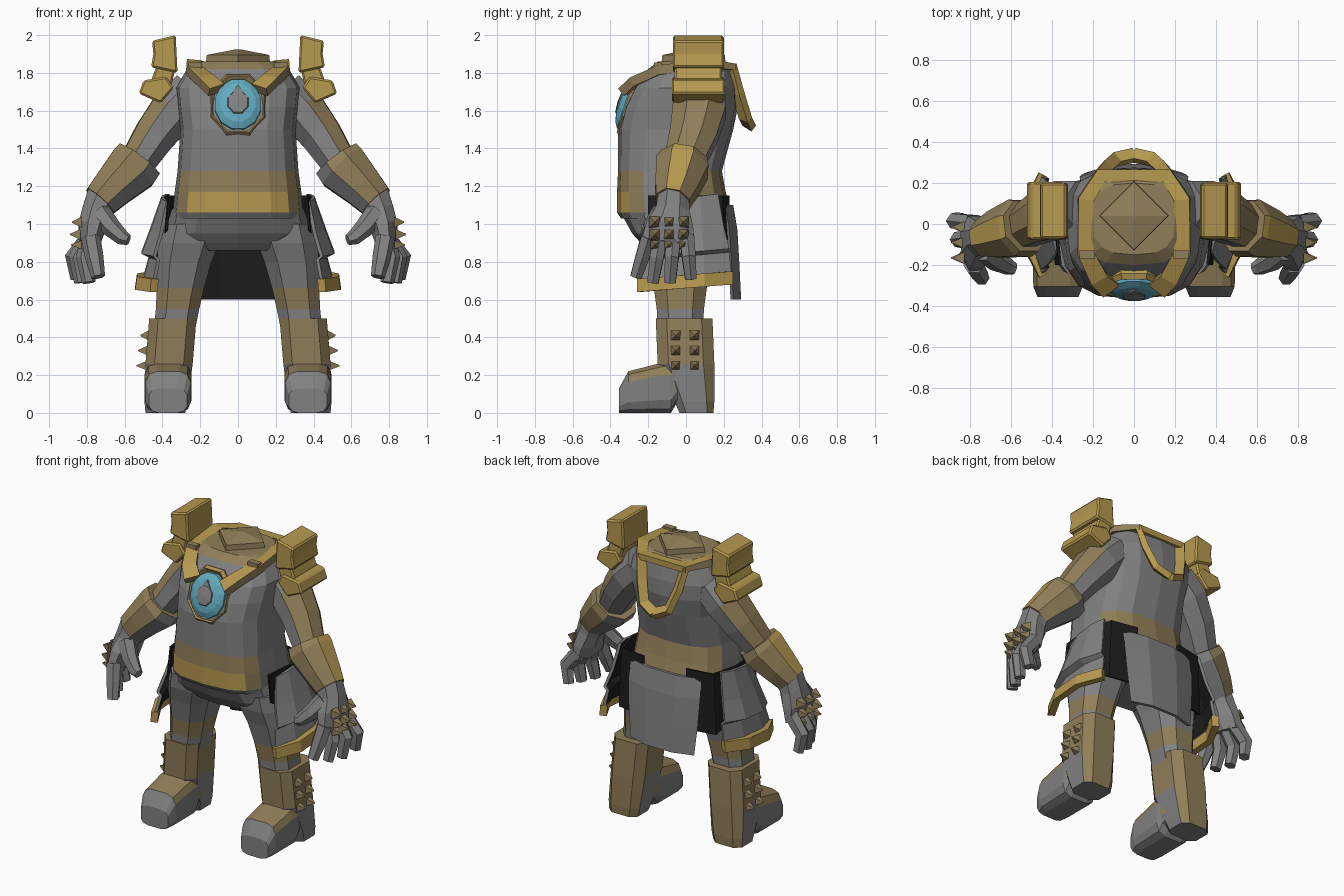
import bpy, bmesh
from math import cos, sin, pi
from mathutils import Vector as V

cube = bpy.data.objects.get("Cube")
if cube:
    bpy.data.objects.remove(cube)


def material(name, *rgb):
    m = bpy.data.materials.new(name)
    m.use_nodes = True
    m.diffuse_color = (*rgb, 1)
    m.node_tree.nodes["Principled BSDF"].inputs["Base Color"].default_value = (*rgb, 1)
    return m


GREY = material("grey cloth", .22, .22, .22)
BROWN = material("dull bronze", .28, .21, .1)
GOLD = material("gold", .47, .32, .08)
BLUE = material("blue glass", .12, .4, .52)
BLACK = material("dark lining", .012, .012, .012)


def loft(rings):
    """Closed skin through rings that all have the same point count."""
    n = len(rings[0])
    faces = [tuple(range(n)), tuple(range((len(rings) - 1) * n, len(rings) * n))]
    for r in range(len(rings) - 1):
        for i in range(n):
            j = (i + 1) % n
            faces.append((r * n + i, r * n + j, r * n + n + j, r * n + n + i))
    return [p for ring in rings for p in ring], faces


def ring(cx, cy, z, rx, ry, n=8, power=.55, phase=.5):
    """Level superellipse ring; half a step of phase gives flat sides."""
    def soft(v):
        return abs(v) ** power * (1 if v > 0 else -1) if abs(v) > 1e-6 else 0
    k = cos(pi / n) ** power if phase else 1
    angles = [2 * pi * (i + phase) / n for i in range(n)]
    return [V((cx + rx * soft(cos(a)) / k, cy + ry * soft(sin(a)) / k, z)) for a in angles]


def tube(path, radii, n=6, ref=(0, 1, 0)):
    """Sweep an n-gon along a path; radii are (along ref, across ref)."""
    path, u, rings = [V(p) for p in path], V(ref), []
    for i, p in enumerate(path):
        t = (path[min(i + 1, len(path) - 1)] - path[max(i - 1, 0)]).normalized()
        u = (u - t * u.dot(t)).normalized()
        w, (a, b) = t.cross(u), radii[i]
        angles = [2 * pi * (k + .5) / n for k in range(n)]
        rings.append([p + u * a * cos(q) / cos(pi / n) + w * b * sin(q) / cos(pi / n)
                      for q in angles])
    return loft(rings)


def stud(x, y, z, size, height):
    """Square spike pointing sideways."""
    return tube([(x, y, z), (x + height, y, z)], [(size, size), (.003, .003)], 4)


def prism(profile, y0, y1):
    return loft([[V((x, y, z)) for x, z in profile] for y in (y0, y1)])


def sheet(rows, t):
    """Thin panel whose inner side lies t nearer the body axis."""
    rings = []
    for row in rows:
        row = [V(p) for p in row]
        rings.append(row + [p - V((p.x, p.y, 0)).normalized() * t for p in reversed(row)])
    return loft(rings)


def make(name, parts, mats, rule=None, pair=False, bevel=0):
    """Build one object, or a left and right pair, colouring faces by rule."""
    for side, s in (("left_", 1), ("right_", -1)) if pair else (("", 1),):
        bm = bmesh.new()
        for verts, faces in parts:
            vs = [bm.verts.new((p[0] * s, p[1], p[2])) for p in verts]
            for f in faces:
                bm.faces.new([vs[i] for i in f])
        bmesh.ops.recalc_face_normals(bm, faces=bm.faces)
        for f in bm.faces:
            if rule:
                c, d = f.calc_center_median(), f.normal.copy()
                c.x, d.x = c.x * s, d.x * s
                f.material_index = mats.index(rule(c, d))
        mesh = bpy.data.meshes.new(side + name)
        bm.to_mesh(mesh)
        bm.free()
        for m in mats:
            mesh.materials.append(m)
        ob = bpy.data.objects.new(side + name, mesh)
        bpy.context.collection.objects.link(ob)
        if bevel:
            mod = ob.modifiers.new("bevel", "BEVEL")
            mod.width, mod.segments = bevel, 1


# Torso with belt band and neck cap: z, half width, front, back
def torso_colour(c, d):
    if 1.06 < c.z < 1.28 and abs(d.x) < .9:
        return GOLD if c.z < 1.17 and c.y < 0 and abs(c.x) < .25 else BROWN
    return BROWN if c.z > 1.83 else GREY


body = [(1.03, .34, -.345, .22), (1.06, .345, -.365, .24), (1.17, .335, -.365, .21),
        (1.28, .32, -.36, .19), (1.5, .305, -.36, .25), (1.62, .32, -.33, .275),
        (1.72, .33, -.28, .27), (1.82, .27, -.2, .25), (1.86, .2, -.15, .2)]
make("torso", [loft([ring(0, (f + b) / 2, z, w, (b - f) / 2, 16, .7, 0) for z, w, f, b in body])],
     [GREY, BROWN, GOLD], torso_colour)
make("neck_cap", [loft([ring(0, .04, z, r, r, 4, 1, 0)
                        for z, r in ((1.85, .17), (1.895, .165), (1.925, .01))])], [BROWN])

# Trousers
make("pelvis", [loft([ring(0, -.05, z, rx, ry, 12, .75, 0) for z, rx, ry in
                      ((1.08, .35, .295), (1.05, .36, .29), (.95, .385, .235),
                       (.9, .35, .19), (.86, .24, .15))])], [GREY])
make("leg", [loft([ring(x, -.03, z, rx, ry, 8, .75) for x, z, rx, ry in
                   ((.24, 1.0, .16, .21), (.26, .9, .16, .2), (.285, .8, .145, .17),
                    (.305, .66, .125, .14), (.32, .55, .115, .125), (.335, .45, .11, .12))])],
     [GREY, BROWN], lambda c, d: BROWN if .55 < c.z < .66 else GREY, True)

# Boots
make("boot_shaft", [loft([ring(x, y, z, rx, ry) for x, y, z, rx, ry in
                          ((.345, -.01, .5, .125, .15), (.365, 0, .26, .125, .15),
                           (.38, .045, .06, .115, .105), (.385, .055, 0, .105, .09))])],
     [BROWN, GREY], lambda c, d: GREY if d.z < -.8 or c.z < .2 and d.y < .3 else BROWN, True)
foot = []
for y, w, low, high in ((-.355, .1, 0, .13), (-.305, .12, 0, .22), (-.13, .125, 0, .265),
                        (-.08, .125, 0, .27), (-.05, .12, .05, .29), (.02, .11, .05, .3)):
    flat = ring(.37, (low + high) / 2, 0, w, (high - low) / 2, 12)
    foot.append([V((p.x, y, p.y)) for p in flat])
make("boot_foot", [loft(foot)], [GREY, BROWN],
     lambda c, d: BROWN if c.y > -.3 and c.z > .16 else GREY, True)
make("boot_studs", [stud(x, y, z, size, .055) for y in (-.055, .045)
                    for x, z, size in ((.462, .41, .033), (.474, .33, .028), (.482, .25, .025))],
     [BROWN], None, True)


# Arms: sleeve, gauntlet, hand
def sleeve_colour(c, d):
    return BROWN if c.z < 1.66 and d.x + d.z > .1 else GREY


def gauntlet_colour(c, d):
    if d.x * .75 + d.z * .65 < -.6:
        return GREY
    return GOLD if d.x * .75 + d.z * .65 > .8 and c.z > 1.2 else BROWN


make("sleeve", [tube([(.24, .08, 1.7), (.34, .07, 1.6), (.44, .04, 1.47), (.55, -.02, 1.3)],
                     [(.13, .12), (.14, .125), (.125, .11), (.1, .09)], 8)],
     [GREY, BROWN], sleeve_colour, True)
make("gauntlet", [tube([(.525, -.01, 1.34), (.555, -.02, 1.3), (.665, -.05, 1.19),
                        (.73, -.07, 1.12)],
                       [(.125, .132), (.14, .138), (.115, .11), (.09, .095)], 8)],
     [BROWN, GOLD, GREY], gauntlet_colour, True)
hand = [tube([(.71, -.065, 1.15), (.745, -.07, 1.07), (.77, -.085, .99), (.785, -.095, .9)],
             [(.08, .09), (.09, .08), (.125, .075), (.14, .055)], 8),
        tube([(.73, -.13, 1.06), (.67, -.18, .98), (.61, -.21, .925), (.58, -.22, .915)],
             [(.05, .05), (.045, .045), (.035, .035), (.025, .025)])]
for y0, y1, x, z in ((-.2, -.265, .74, .72), (-.135, -.175, .79, .69),
                     (-.065, -.085, .83, .69), (.005, .025, .85, .71)):
    hand.append(tube([(.78, y0, .93), (x + .02, (y0 + y1) / 2, .82), (x, y1, z)],
                     [(.038, .045), (.036, .042), (.03, .032)]))
make("hand", hand, [GREY], None, True)
make("knuckle_studs", [stud(x, y, z, size, .055) for y in (-.165, -.09, -.015)
                       for x, z, size in ((.825, 1.01, .03), (.835, .945, .027), (.828, .89, .023))],
     [BROWN], None, True)

# Shoulder guards: tall block, neck and tilted lower block
make("shoulder_guard", [
    prism([(.33, 2), (.455, 1.97), (.448, 1.9), (.46, 1.83), (.32, 1.8), (.325, 1.9)], -.07, .2),
    prism([(.33, 1.83), (.43, 1.84), (.46, 1.76), (.36, 1.7)], -.06, .19),
    prism([(.38, 1.78), (.5, 1.76), (.525, 1.69), (.41, 1.64), (.34, 1.72)], -.075, .205)],
     [GOLD], None, True, .01)

# Collar straps with hanging loop at the back
strap = [(.115, -.315, 1.71), (.17, -.265, 1.76), (.235, -.14, 1.815), (.235, .12, 1.845),
         (.16, .24, 1.83), (.135, .275, 1.69), (.09, .315, 1.56), (0, .335, 1.52)]
widths = [(.025, .05), (.025, .045), (.025, .04), (.025, .038)] + [(.02, .03)] * 4
make("collar_strap", [tube(strap, widths, 4, (0, -.4, .9))], [GOLD, BROWN],
     lambda c, d: GOLD if d.z > .3 or c.y > .2 and abs(d.z) < .5 else BROWN, True)
make("collar_back", [tube([(-.18, .235, 1.83), (.18, .235, 1.83)], [(.03, .02)] * 2, 4)], [GOLD])
make("collar_knot", [prism([(.19, 1.8), (.265, 1.8), (.265, 1.855), (.19, 1.855)], -.17, -.13)],
     [BROWN], None, True)

# Pendant: rim and domed lens turned about a tilted axis
origin, out, rise = V((0, -.29, 1.625)), V((0, -.95, .31)), V((0, .35, 1.08))


def turned(profile, n):
    angles = [2 * pi * (i + .5) / n for i in range(n)]
    return loft([[origin + out * d + V((r * cos(a), 0, 0)) + rise * r * sin(a) for a in angles]
                 for r, d in profile])


make("pendant_rim", [turned([(.155, -.07), (.165, .005), (.15, .03), (.13, .01)], 8)],
     [BROWN, GOLD], lambda c, d: GOLD if d.z > .5 else BROWN)
make("pendant_lens", [turned([(.13, 0), (.125, .035), (.095, .055), (.055, .065)], 12)], [BLUE])
make("pendant_core", [turned([(.062, .06), (.055, .071), (.004, .076)], 8),
                      loft([[origin + out * d + V((x, 0, 0)) + rise * h for x, h in
                             ((-.054, .02), (.054, .02), (0, .085))] for d in (.05, .069)])],
     [GREY])


# Hip skirts with trim: z, middle x, edge x, front y, back y
def skirt_row(z, xm, xe, f, b):
    return [(x, f + (b - f) * t, z + .04 * t) for t, x in ((0, xe), (.3, xm), (.7, xm), (1, xe))]


def lined(c, d):
    return BLACK if d.x * c.x + d.y * c.y < -.05 else GREY


skirt = [(1.12, .405, .38, -.14, .17), (.95, .465, .415, -.19, .2), (.83, .51, .45, -.22, .23),
         (.81, .47, .43, -.22, .23), (.7, .5, .45, -.245, .24)]
make("hip_skirt", [sheet([skirt_row(*r) for r in skirt], .02)], [GREY, BLACK], lined, True)
make("hip_skirt_trim", [sheet([skirt_row(.71, .535, .46, -.26, .25),
                               skirt_row(.64, .545, .465, -.26, .25)], .045)], [GOLD], None, True)

# Dark lining between skirts and tail
arc = [(.17, .23, .75), (.36, .195, .75), (.41, .02, .85), (.385, -.2, .97)]
make("skirt_lining", [sheet([[(x * .95, y, 1.15) for x, y, low in arc], arc], .015)],
     [BLACK], None, True)

# Tail cloth
tail = [(1.1, .26, .258), (.97, .265, .28), (.8, .255, .29), (.6, .235, .3)]
make("tail_cloth", [sheet([[(w * k, y - .05 * k * k, z) for k in (-1, -.4, .4, 1)]
                           for z, w, y in tail], .02)], [GREY, BLACK], lined)
